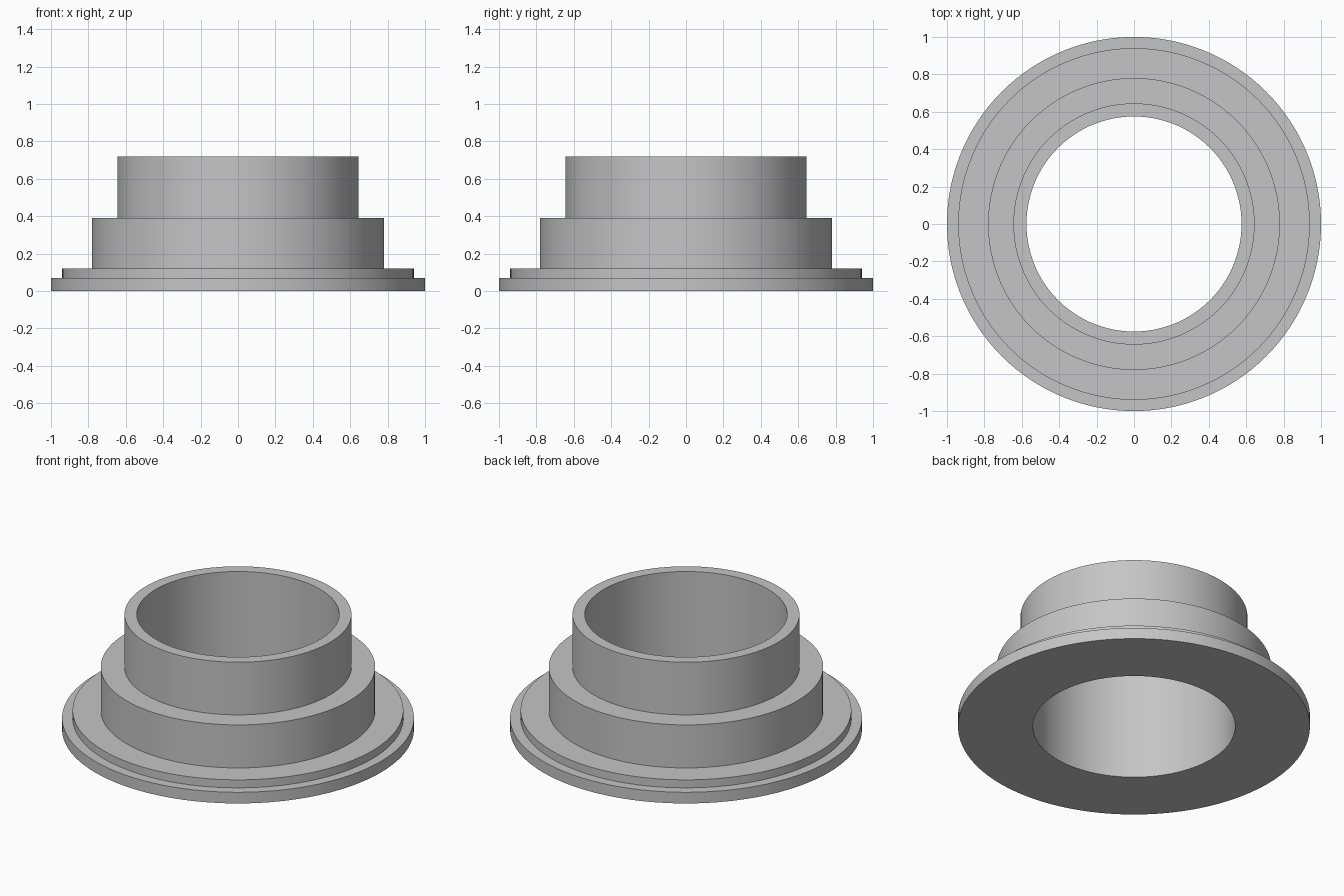
import bpy
import bmesh
import math

default = bpy.data.objects.get("Cube")
if default:
    bpy.data.objects.remove(default, do_unlink=True)

SEGMENTS = 128
BORE = 0.575
# Outer steps, bottom to top: radius, top height
STEPS = [(1.0, 0.07), (0.94, 0.12), (0.78, 0.39), (0.645, 0.72)]

# Plain grey material
grey = bpy.data.materials.new("plain_grey")
grey.use_nodes = True
colour = (0.56, 0.56, 0.56, 1)
grey.diffuse_color = colour
grey.node_tree.nodes["Principled BSDF"].inputs["Base Color"].default_value = colour

# Closed cross-section: bore bottom, stepped outside, bore top
profile = [(BORE, 0.0)]
base = 0.0
for radius, top in STEPS:
    profile += [(radius, base), (radius, top)]
    base = top
profile.append((BORE, base))

# Revolve the cross-section into a stepped flanged bushing
bm = bmesh.new()
verts = [bm.verts.new((r, 0, z)) for r, z in profile]
edges = [bm.edges.new((a, b)) for a, b in zip(verts, verts[1:] + verts[:1])]
bmesh.ops.spin(bm, geom=verts + edges, cent=(0, 0, 0), axis=(0, 0, 1),
               angle=math.tau, steps=SEGMENTS, use_duplicate=False)
bmesh.ops.remove_doubles(bm, verts=bm.verts[:], dist=0.0001)
bmesh.ops.recalc_face_normals(bm, faces=bm.faces[:])
mesh = bpy.data.meshes.new("stepped_flange_bushing")
bm.to_mesh(mesh)
bm.free()
mesh.materials.append(grey)

bushing = bpy.data.objects.new("stepped_flange_bushing", mesh)
bpy.context.collection.objects.link(bushing)

# Smooth round walls with sharp step edges
bpy.ops.object.select_all(action="DESELECT")
bushing.select_set(True)
bpy.context.view_layer.objects.active = bushing
bpy.ops.object.shade_smooth_by_angle(angle=math.radians(30))
